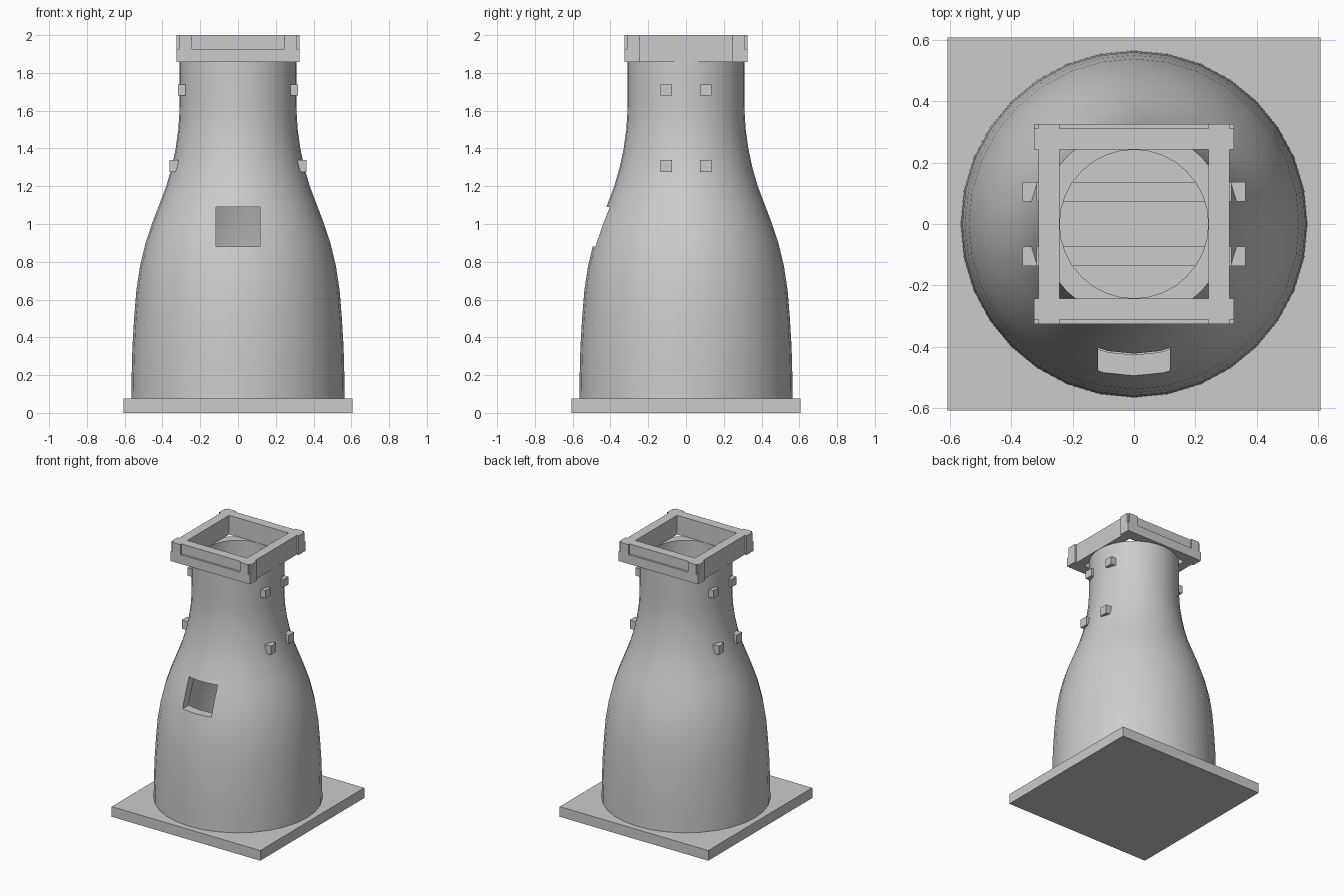
import bpy, bmesh, math

if "Cube" in bpy.data.objects:
    bpy.data.objects.remove(bpy.data.objects["Cube"])


def new_object(name, bm):
    bmesh.ops.recalc_face_normals(bm, faces=bm.faces)
    mesh = bpy.data.meshes.new(name)
    bm.to_mesh(mesh)
    bm.free()
    ob = bpy.data.objects.new(name, mesh)
    bpy.context.collection.objects.link(ob)
    return ob


def box(name, x0, x1, y0, y1, z0, z1):
    bm = bmesh.new()
    bmesh.ops.create_cube(bm, size=1)
    for v in bm.verts:
        v.co = (x0 + (v.co.x + .5) * (x1 - x0),
                y0 + (v.co.y + .5) * (y1 - y0),
                z0 + (v.co.z + .5) * (z1 - z0))
    return new_object(name, bm)


def lathe(name, outline, sides):
    bm = bmesh.new()
    rings = []
    for i in range(sides):
        a = 2 * math.pi * i / sides
        rings.append([bm.verts.new((r * math.cos(a), r * math.sin(a), z)) for r, z in outline])
    n = len(outline)
    for i in range(sides):
        p, q = rings[i], rings[(i + 1) % sides]
        for j in range(n):
            k = (j + 1) % n
            bm.faces.new((p[j], q[j], q[k], p[k]))
    return new_object(name, bm)


def cut(ob, cutter):
    bpy.context.view_layer.objects.active = ob
    m = ob.modifiers.new("cut", 'BOOLEAN')
    m.operation = 'DIFFERENCE'
    m.solver = 'EXACT'
    m.object = cutter
    bpy.ops.object.modifier_apply(modifier=m.name)
    bpy.data.objects.remove(cutter)


# Square base plate
box("base_plate", -.607, .607, -.607, .607, 0, .075)

# Hollow bottle-shaped tower wall
profile = [(.565, .07), (.563, .2), (.559, .35), (.55, .5), (.538, .65), (.518, .78),
           (.489, .9), (.456, 1.0), (.418, 1.1), (.38, 1.2), (.351, 1.3), (.33, 1.4),
           (.316, 1.5), (.311, 1.58), (.31, 1.66), (.31, 1.86)]
wall = .068
outline = profile + [(r - wall, z) for r, z in reversed(profile)]
tower = lathe("tower_wall", outline, 32)

# Window opening in the front of the wall
cut(tower, box("window_cutter", -.117, .117, -.7, -.2, .88, 1.09))
bpy.ops.object.select_all(action='DESELECT')
tower.select_set(True)
bpy.context.view_layer.objects.active = tower
bpy.ops.object.shade_smooth_by_angle(angle=math.radians(30))

# Through beams whose ends poke out of the neck
for level, reach, z0, z1 in (("lower", .363, 1.275, 1.34), ("upper", .318, 1.68, 1.738)):
    for side, y in (("front", -.105), ("back", .105)):
        box(f"{level}_{side}_beam", -reach, reach, y - .031, y + .031, z0, z1)

# Square crown frame: notched front and back rails, plain side rails
inner, side_out, outer, bottom, ledge, top = .243, .311, .325, 1.858, 1.927, 2.0
for name, s in (("front", -1), ("back", 1)):
    def span(a, b):
        return sorted((s * a, s * b))
    rail = box(f"crown_{name}_rail", -outer, outer, *span(inner, outer), bottom, top)
    cut(rail, box("recess_cutter", -inner, inner, *span(side_out, .4), ledge, 2.1))
    for x0, x1 in ((-.4, -side_out), (side_out, .4)):
        cut(rail, box("corner_cutter", x0, x1, *span(side_out, .4), ledge, 2.1))
for name, s in (("left", -1), ("right", 1)):
    box(f"crown_{name}_rail", *sorted((s * inner, s * side_out)), -inner, inner, bottom, top)
